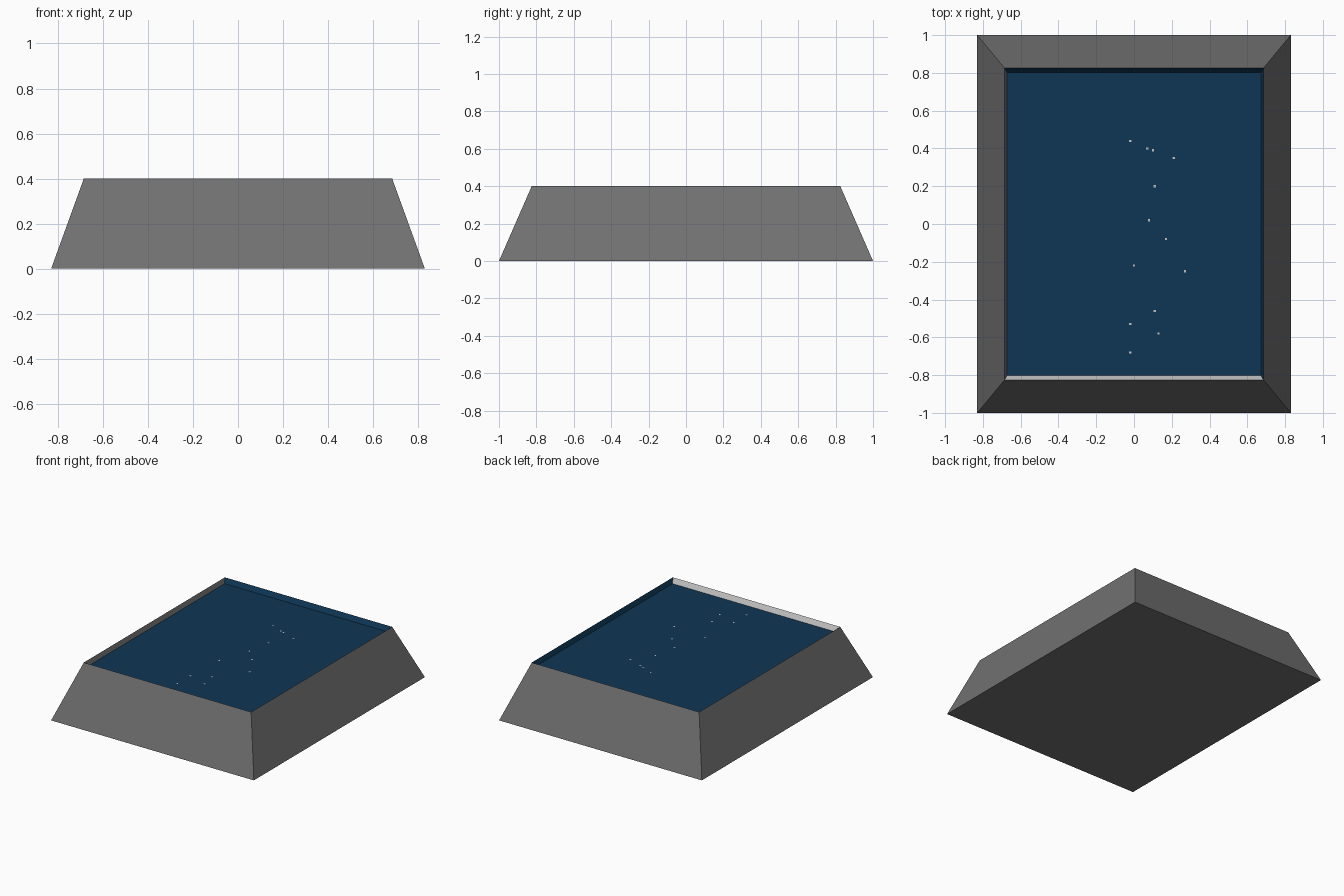
import bpy, bmesh

if "Cube" in bpy.data.objects:
    bpy.data.objects.remove(bpy.data.objects["Cube"])


def mat(name, rgb):
    m = bpy.data.materials.new(name)
    m.diffuse_color = (*rgb, 1)
    m.use_nodes = True
    m.node_tree.nodes["Principled BSDF"].inputs["Base Color"].default_value = m.diffuse_color
    return m


grey = mat("dark grey", (0.165, 0.165, 0.165))
blue = mat("deep blue", (0.0045, 0.037, 0.09))
pale = mat("pale grey", (0.54, 0.54, 0.54))


def add(name, bm, mats):
    me = bpy.data.meshes.new(name)
    bm.to_mesh(me)
    bm.free()
    for m in mats:
        me.materials.append(m)
    ob = bpy.data.objects.new(name, me)
    bpy.context.collection.objects.link(ob)
    return ob


def ring(bm, x, y, z):
    # rectangle of vertices: front-left, front-right, back-right, back-left
    return [bm.verts.new((sx * x, sy * y, z))
            for sx, sy in ((-1, -1), (1, -1), (1, 1), (-1, 1))]


# tapered base with a shallow recessed basin in its top
DEPTH = 0.365
bm = bmesh.new()
base = ring(bm, 0.83, 1.0, 0)
rim = ring(bm, 0.685, 0.825, 0.4)
floor = ring(bm, 0.672, 0.803, DEPTH)
bm.faces.new(base[::-1])
bm.faces.new(floor).material_index = 1
inner_mats = [2, 1, 1, 0]  # front pale, right and back blue, left grey
for i in range(4):
    j = (i + 1) % 4
    bm.faces.new((base[i], base[j], rim[j], rim[i]))
    bm.faces.new((rim[i], rim[j], floor[j], floor[i])).material_index = inner_mats[i]
add("tapered_basin", bm, [grey, blue, pale])

# tiny pale specks scattered on the blue surface
specks = [(-0.02, 0.44), (0.07, 0.40), (0.10, 0.39), (0.21, 0.35), (0.11, 0.20),
          (0.08, 0.02), (0.17, -0.08), (0.0, -0.22), (0.27, -0.25),
          (0.11, -0.46), (-0.02, -0.53), (0.13, -0.58), (-0.02, -0.68)]
bm = bmesh.new()
for x, y in specks:
    r = 0.006
    bm.faces.new([bm.verts.new((x + a * r, y + b * r, DEPTH + 0.002))
                  for a, b in ((-1, -1), (1, -1), (1, 1), (-1, 1))])
add("surface_specks", bm, [pale])
